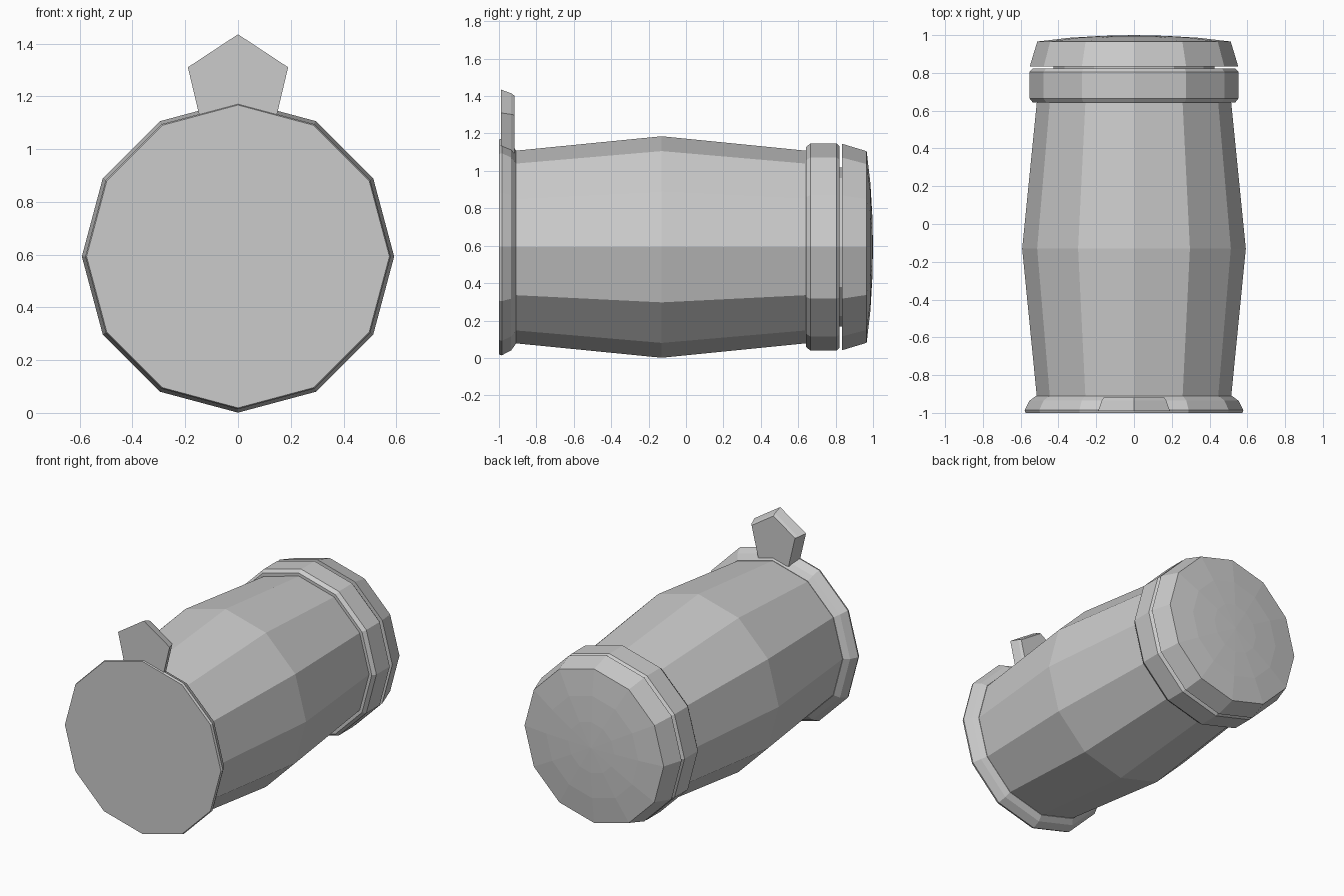
import bpy, bmesh, math

if "Cube" in bpy.data.objects:
    bpy.data.objects.remove(bpy.data.objects["Cube"])

SIDES = 12
AXIS_Z = 0.593


def finish(name, bm):
    bmesh.ops.recalc_face_normals(bm, faces=bm.faces)
    mesh = bpy.data.meshes.new(name)
    bm.to_mesh(mesh)
    bm.free()
    obj = bpy.data.objects.new(name, mesh)
    bpy.context.collection.objects.link(obj)
    return obj


def loft(name, loops):
    """Skin a list of point loops and close both ends."""
    bm = bmesh.new()
    rings = [[bm.verts.new(p) for p in loop] for loop in loops]
    n = len(rings[0])
    for a, b in zip(rings, rings[1:]):
        for i in range(n):
            j = (i + 1) % n
            bm.faces.new((a[i], a[j], b[j], b[i]))
    bm.faces.new(rings[0])
    bm.faces.new(rings[-1])
    bmesh.ops.remove_doubles(bm, verts=bm.verts, dist=1e-5)
    return finish(name, bm)


def turned(name, profile):
    """Twelve-sided part around the y axis from (y, radius) pairs."""
    step = math.tau / SIDES
    return loft(name, [[(r * math.cos(i * step), y, AXIS_Z + r * math.sin(i * step))
                        for i in range(SIDES)] for y, r in profile])


# Swelling barrel body
turned("barrel_body", [(-0.93, 0.513), (-0.13, 0.592), (0.66, 0.513)])

# Flared lip with the flat front face
turned("front_lip", [(-1.0, 0.574), (-0.985, 0.579), (-0.935, 0.553), (-0.91, 0.518)])

# Raised collar near the back
turned("collar", [(0.642, 0.535), (0.665, 0.553), (0.805, 0.553), (0.822, 0.538)])

# Recessed neck showing in the gap between collar and end cap
turned("neck", [(0.80, 0.425), (0.85, 0.425)])

# End cap with a shallow domed back
cap = turned("end_cap", [(0.834, 0.552), (0.966, 0.512), (0.986, 0.34), (0.996, 0.17)])
bm = bmesh.new()
bm.from_mesh(cap.data)
bm.faces.ensure_lookup_table()
back = max(bm.faces, key=lambda f: f.calc_center_median().y)
center = bmesh.ops.poke(bm, faces=[back])["verts"][0]
center.co.y = 1.0
bm.to_mesh(cap.data)
bm.free()

# Pentagonal tab standing on the front lip
TAB = [(0, 1.435), (0.19, 1.31), (0.133, 1.07), (-0.133, 1.07), (-0.19, 1.31)]


def tab_loop(y, s):
    return [(x * s, y, 1.235 + (z - 1.235) * s) for x, z in TAB]


loft("front_tab", [tab_loop(-0.99, 1.0), tab_loop(-0.935, 0.90), tab_loop(-0.918, 0.84)])
